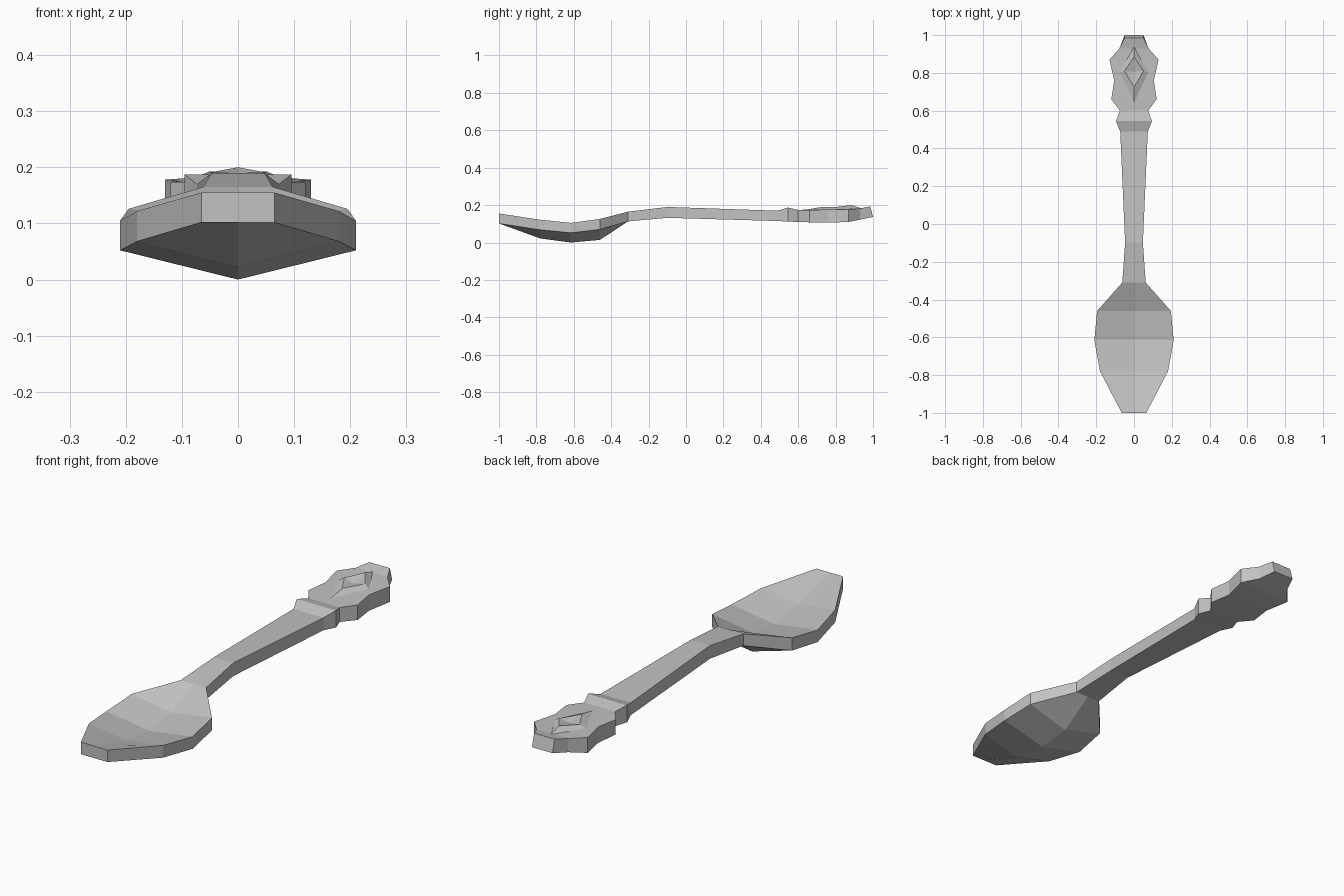
import bpy, bmesh

cube = bpy.data.objects.get("Cube")
if cube:
    bpy.data.objects.remove(cube, do_unlink=True)

metal = bpy.data.materials.new("grey metal")
metal.use_nodes = True
colour = (0.54, 0.54, 0.54, 1)
metal.diffuse_color = colour
metal.node_tree.nodes["Principled BSDF"].inputs["Base Color"].default_value = colour


def finish(name, bm):
    bmesh.ops.recalc_face_normals(bm, faces=bm.faces[:])
    mesh = bpy.data.meshes.new(name)
    bm.to_mesh(mesh)
    bm.free()
    mesh.materials.append(metal)
    bpy.context.collection.objects.link(bpy.data.objects.new(name, mesh))


def loft(name, stations):
    """Each station: y, half width, rim top, rim bottom, top dip, bottom bulge."""
    bm = bmesh.new()
    rings = []
    for y, w, top, low, dip, bulge in stations:
        section = ((-w, top), (0, top - dip), (w, top),
                   (w, low), (0, low - bulge), (-w, low))
        rings.append([bm.verts.new((x, y, z)) for x, z in section])
    for a, b in zip(rings, rings[1:]):
        for i in range(6):
            j = (i + 1) % 6
            bm.faces.new((a[i], a[j], b[j], b[i]))
    bm.faces.new(rings[0])
    bm.faces.new(rings[-1])
    # slant the far end so its top edge sits forward of the bottom edge
    if name == "handle":
        for v in rings[-1][:3]:
            v.co.y -= 0.015
    finish(name, bm)


neck = (-0.31, 0.062, 0.165, 0.113, 0, 0)

# Bowl: shallow inside, keeled underneath
loft("bowl", [
    (-1.0, 0.065, 0.155, 0.102, 0, 0),
    (-0.78, 0.18, 0.122, 0.068, 0.025, 0.046),
    (-0.615, 0.21, 0.105, 0.052, 0.03, 0.052),
    (-0.46, 0.195, 0.126, 0.07, 0.03, 0.056),
    neck,
])

# Handle with collar and scalloped end
loft("handle", [
    neck,
    (-0.1, 0.047, 0.19, 0.132, 0, 0),
    (0.49, 0.073, 0.17, 0.115, 0, 0),
    (0.545, 0.095, 0.187, 0.112, 0, 0),
    (0.6, 0.075, 0.174, 0.11, 0, 0),
    (0.66, 0.12, 0.174, 0.108, -0.003, 0),
    (0.76, 0.105, 0.176, 0.106, -0.003, 0),
    (0.87, 0.13, 0.178, 0.11, -0.003, 0),
    (0.93, 0.077, 0.182, 0.122, 0, 0),
    (1.0, 0.05, 0.193, 0.137, 0, 0),
])

# Raised diamond with a sunken middle
bm = bmesh.new()
outer = [bm.verts.new(p) for p in
         ((0, 0.635, 0.175), (0.085, 0.8, 0.173), (0, 0.945, 0.18), (-0.085, 0.8, 0.173))]
inner = [bm.verts.new(p) for p in
         ((0, 0.725, 0.19), (0.05, 0.81, 0.191), (0, 0.885, 0.2), (-0.05, 0.81, 0.191))]
middle = bm.verts.new((0, 0.805, 0.182))
for i in range(4):
    j = (i + 1) % 4
    bm.faces.new((outer[i], outer[j], inner[j], inner[i]))
    bm.faces.new((inner[i], inner[j], middle))
finish("diamond_ornament", bm)
